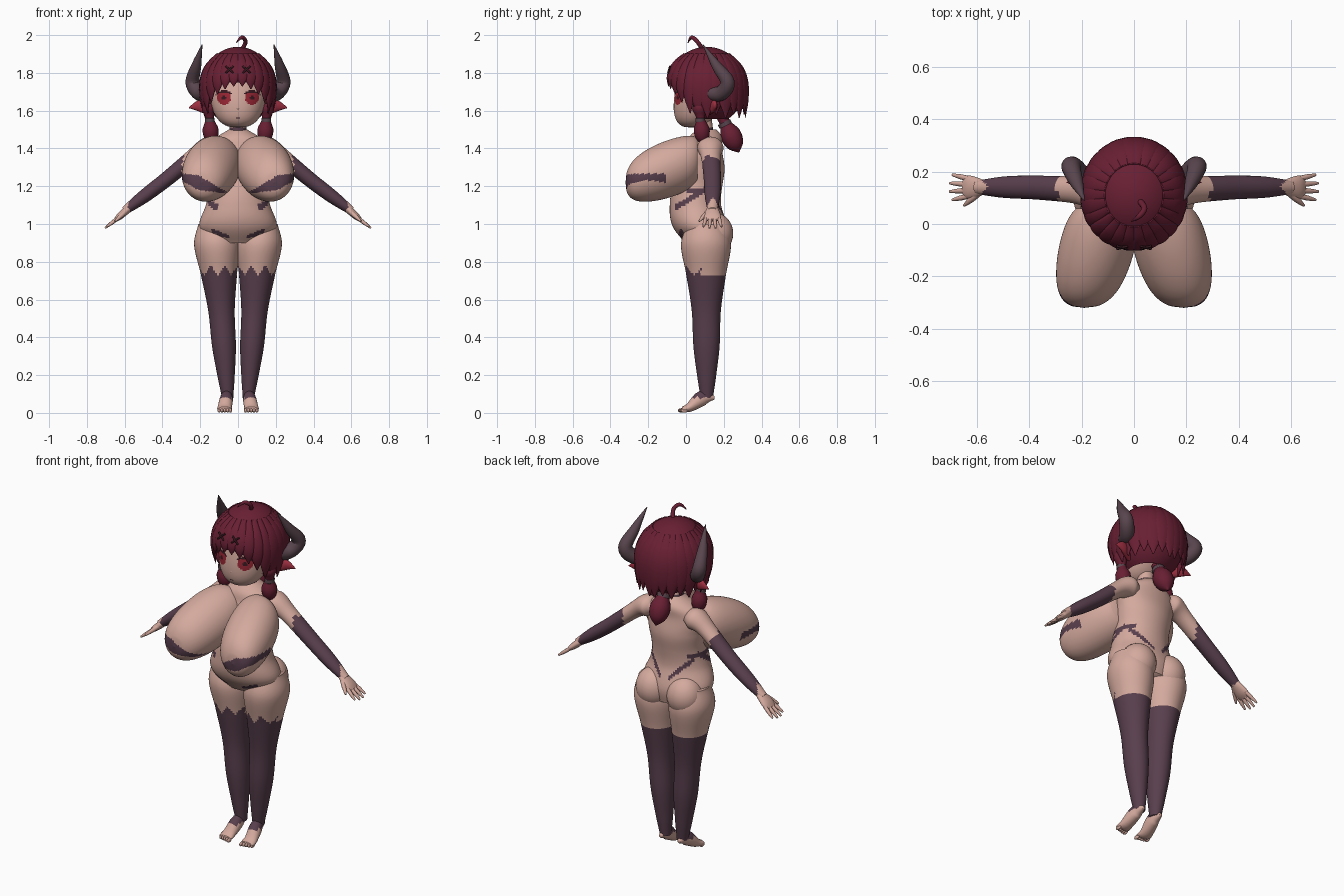
import bpy, bmesh, math
from mathutils import Vector, Matrix

cube = bpy.data.objects.get("Cube")
if cube:
    bpy.data.objects.remove(cube)

AXIS_X, AXIS_Y, AXIS_Z = Matrix.Identity(3)


def material(name, red, green, blue):
    mat = bpy.data.materials.new(name)
    mat.use_nodes = True
    mat.diffuse_color = (red, green, blue, 1)
    shader = next(node for node in mat.node_tree.nodes if node.type == 'BSDF_PRINCIPLED')
    shader.inputs["Base Color"].default_value = (red, green, blue, 1)
    return mat


skin = material("skin", .66, .4, .34)
plum = material("plum", .1, .05, .075)
hair = material("dark red hair", .14, .014, .034)
horn_grey = material("horn grey", .1, .06, .075)
ear_red = material("ear red", .36, .03, .055)
iris = material("iris red", .32, .02, .035)
dark = material("lash dark", .04, .01, .015)


def finish(name, bm, materials, rule=None, mirror=False):
    """Make a smooth object from the mesh, coloured by a rule on face centres."""
    bmesh.ops.recalc_face_normals(bm, faces=bm.faces)
    for face in bm.faces:
        face.smooth = True
        if rule:
            face.material_index = int(rule(*face.calc_center_median()))
    mesh = bpy.data.meshes.new(name)
    bm.to_mesh(mesh)
    bm.free()
    for mat in materials:
        mesh.materials.append(mat)
    part = bpy.data.objects.new(name, mesh)
    bpy.context.collection.objects.link(part)
    if mirror:
        part.modifiers.new("mirror", 'MIRROR').use_mirror_merge = False


def sample(values, t):
    """Smooth curve through evenly spaced values, for t from start to end."""
    last = len(values) - 1
    if last == 0:
        return values[0]
    i = min(int(t * last), last - 1)
    u = t * last - i
    before, start = values[max(i - 1, 0)], values[i]
    end, after = values[i + 1], values[min(i + 2, last)]
    leave, arrive = (end - before) / 2, (after - start) / 2
    ease = u * u * (3 - 2 * u)
    return (start * (1 - ease) + end * ease
            + leave * (u * (1 - u) ** 2) - arrive * (u * u * (1 - u)))


def loft(name, path, radii, materials, rule=None, mirror=False, ratio=(1,),
         side=AXIS_Y, axis=None, segments=20, steps=20):
    """Tube along a path; ratio widens it along the side direction."""
    path = [Vector(point) for point in path]
    bm = bmesh.new()
    rings = []
    for step in range(steps + 1):
        t = (1 - math.cos(math.pi * step / steps)) / 2
        centre = sample(path, t)
        ahead, behind = sample(path, min(t + .01, 1)), sample(path, max(t - .01, 0))
        along = axis or (ahead - behind).normalized()
        wide = (side - along * side.dot(along)).normalized()
        thick = wide.cross(along)
        radius = sample(radii, t)
        stretch = sample(ratio, t)
        ring = []
        for k in range(segments):
            angle = math.tau * k / segments
            offset = thick * math.cos(angle) + wide * (stretch * math.sin(angle))
            ring.append(bm.verts.new(centre + offset * radius))
        rings.append(ring)
    for lower, upper in zip(rings, rings[1:]):
        for k in range(segments):
            bm.faces.new((lower[k - 1], lower[k], upper[k], upper[k - 1]))
    bm.faces.new(rings[0])
    bm.faces.new(rings[-1])
    finish(name, bm, materials, rule, mirror)


def ellipsoid(centre, size, segments=32):
    bm = bmesh.new()
    place = Matrix.Translation(centre) @ Matrix.Diagonal((*size, 1))
    bmesh.ops.create_uvsphere(bm, u_segments=segments, v_segments=segments // 2,
                              radius=1, matrix=place)
    return bm


def dome(size, peak):
    """Radii that swell to the given size at the peak and close in an arc."""
    reach = max(peak, 1 - peak)
    return [size * math.sqrt(1 - ((i / 40 - peak) / reach) ** 2) + .003 for i in range(41)]


def zigzag(t):
    return abs(t % 1 - .5) * 2


# Plum body markings on flanks, lower back and hips
def marks(x, y, z):
    x = abs(x)
    flank = x > .09 and -.06 < y < .1 and abs(z - y * .6 - 1.12) < .016
    waist = x > .09 and 0 < y < .15 and abs(z - 1.18) < .01
    back = y > .12 and .03 < x < .16 and abs(z - x - 1.02) < .016
    hip = y < .03 and .05 < x < .14 and abs(z - x * .4 - .91) < .01
    return flank or waist or back or hip


def stocking(x, y, z):
    jag = .05 * zigzag(x * 14) if y < .08 else 0
    return z < .73 + jag or marks(x, y, z)


def glove(x, y, z):
    jag = .03 * zigzag(y * 14)
    return .28 + jag < x < .59 - jag


def neck_band(x, y, z):
    return 1.48 - .02 * zigzag(x * 25) < z < 1.51


def bust_crescent(x, y, z):
    return y < -.1 and abs(z - x * .35 - 1.145) < .04 - abs(x - .21) / 4


# Torso, neck and seat
loft("torso", [(0, .1, .9), (0, .05, 1.1), (0, .08, 1.3), (0, .11, 1.5)],
     [.15, .205, .17, .155, .165, .17, .05], [skin, plum], marks,
     ratio=[.7, .7, .8, .85, .75, .55, 1], axis=AXIS_Z, segments=96, steps=80)
loft("neck", [(0, .11, 1.42), (0, .09, 1.56)], [.06, .046, .046], [skin, plum],
     neck_band, axis=AXIS_Z, segments=64, steps=40)
finish("buttock", ellipsoid((.1, .15, .95), (.1, .1, .11)), [skin], mirror=True)

# Bust with plum crescents over the tips
loft("bust", [(.11, .06, 1.34), (.19, -.32, 1.22)], dome(.15, .4), [skin, plum],
     bust_crescent, True, ratio=[.95], side=AXIS_X, axis=-AXIS_Y, segments=80, steps=60)

# Legs in long stockings with a jagged upper edge
loft("leg", [(.055, .11, .08), (.12, .105, 1)],
     [.03, .045, .063, .07, .095, .12, .09], [skin, plum], stocking, True,
     ratio=[1.1], axis=AXIS_Z, segments=64, steps=120)

# Feet on raised heels, with toes
loft("foot", [(.06, .15, .08), (.06, .09, .08), (.07, .02, .03), (.07, -.02, .02)],
     [.01, .04, .025, .012], [skin, plum], lambda x, y, z: z > .08 and y < .11, True,
     ratio=[1, .8, 1.5, 3], side=AXIS_X)
for i in range(5):
    toe = ellipsoid((.04 + i * .015, i * .004 - .024, .013), (.008, .02, .012), 12)
    finish("toe", toe, [skin], mirror=True)

# Arms in long gloves
loft("arm", [(.11, .13, 1.41), (.2, .13, 1.38), (.4, .14, 1.22), (.6, .14, 1.07)],
     [.04, .06, .045, .04, .036, .022], [skin, plum], glove, True,
     ratio=[1.15], segments=40, steps=60)

# Hands with spread fingers
loft("hand", [(.57, .14, 1.09), (.65, .14, 1.02)], [.02, .02, .018, .01], [skin],
     mirror=True, ratio=[1.2, 1.8, 2.5, 3.5])
for i in range(4):
    spread = i - 1.5
    reach = .06 - .005 * spread ** 2
    y = .14 + spread * .022
    loft("finger", [(.63, y, 1.035), (.645 + reach, y + spread * .01, 1.02 - reach * .7)],
         [.01, .01, .005], [skin], mirror=True, segments=10, steps=8)
loft("thumb", [(.59, .12, 1.07), (.65, .07, 1.015)], [.012, .012, .005], [skin],
     mirror=True, segments=10, steps=8)


# Head with painted eyes, lashes and mouth
def face_paint(x, y, z):
    if y > .04:
        return 0
    across, up = (abs(x) - .075) / .036, (z - 1.667) / .036
    distance = math.hypot(across, up)
    lash = abs(across) < 1.15 and abs(up - 1 + across ** 2 * .3) < .16
    mouth = abs(x) < .012 and abs(z - 1.56) < .003
    if lash or mouth or distance < .3:
        return 2
    return distance < 1


loft("head", [(0, .03, 1.51), (0, .12, 1.85)], dome(.155, .7), [skin, iris, dark],
     face_paint, ratio=[.9], axis=AXIS_Z, segments=120, steps=90)
finish("nose", ellipsoid((0, -.055, 1.61), (.008, .012, .01), 12), [skin])

# Hair cap with an opening for the face
cap = ellipsoid((0, .11, 1.73), (.19, .205, .208), 64)
opening = []
for face in cap.faces:
    spot = face.calc_center_median()
    if spot.z < 1.56 or (spot.y < .04 and spot.z < 1.75):
        opening.append(face)
bmesh.ops.delete(cap, geom=opening, context='FACES')
finish("hair_cap", cap, [hair])

# Pointed locks around the cap: short over the brow, flared at the back
for i in range(13):
    turn = math.radians(7 + 14 * i)
    outward = Vector((math.sin(turn) * .19, -math.cos(turn) * .205, 0))
    sideways = Vector((math.cos(turn), math.sin(turn), 0))
    end = max(1.56 + .02 * (i % 2), 1.73 - .12 * turn ** 2)
    flare = .08 if i > 7 else 0
    path = []
    for step in range(7):
        t = step / 6
        z = 1.9 + (end - 1.9) * t
        height = (z - 1.73) / .208
        bulge = math.sqrt(1 - height ** 2) if height > 0 else 1 - height ** 2 / 8
        path.append(outward * (bulge + flare * t ** 3) + Vector((0, .11, z)))
    loft("hair_lock", path, [.006, .013, .016, .013, .001], [hair], mirror=True,
         ratio=[2.3 if i < 5 else 3], side=sideways, segments=12)

# Curled strand on the crown
loft("crown_curl", [(.02, .09, 1.92), (.04, .06, 1.965), (.02, .03, 1.988), (-.01, .01, 1.96)],
     [.012, .011, .01, .002], [hair], side=AXIS_X, segments=12)

# Side tails and back tail with ties
loft("side_tail", [(.155, .07, 1.64), (.14, .09, 1.42)],
     [.03, .038, .022, .042, .034, .004], [hair], mirror=True)
loft("side_tie", [(.15, .075, 1.54), (.15, .075, 1.56)], [.026], [horn_grey], mirror=True, steps=4)
loft("back_tail", [(0, .19, 1.57), (0, .28, 1.38)], [.03, .03, .055, .045, .004], [hair])
loft("back_tie", [(0, .2, 1.54), (0, .21, 1.52)], [.036], [horn_grey], steps=4)

# Curved horns
loft("horn", [(.15, .1, 1.7), (.2, .18, 1.69), (.24, .22, 1.75), (.22, .16, 1.84), (.19, .09, 1.95)],
     [.04, .04, .038, .026, .002], [horn_grey], mirror=True, side=AXIS_X, steps=40)

# Pointed ears
loft("ear", [(.13, .12, 1.61), (.2, .15, 1.625), (.26, .16, 1.615)], [.035, .032, .002],
     [ear_red], mirror=True, ratio=[.5])

# Crossed hair clips
for lean in (-.02, .02):
    loft("hair_clip", [(.045 - lean, -.095, 1.8), (.045 + lean, -.085, 1.835)], [.005],
         [dark], mirror=True, segments=8, steps=4)
